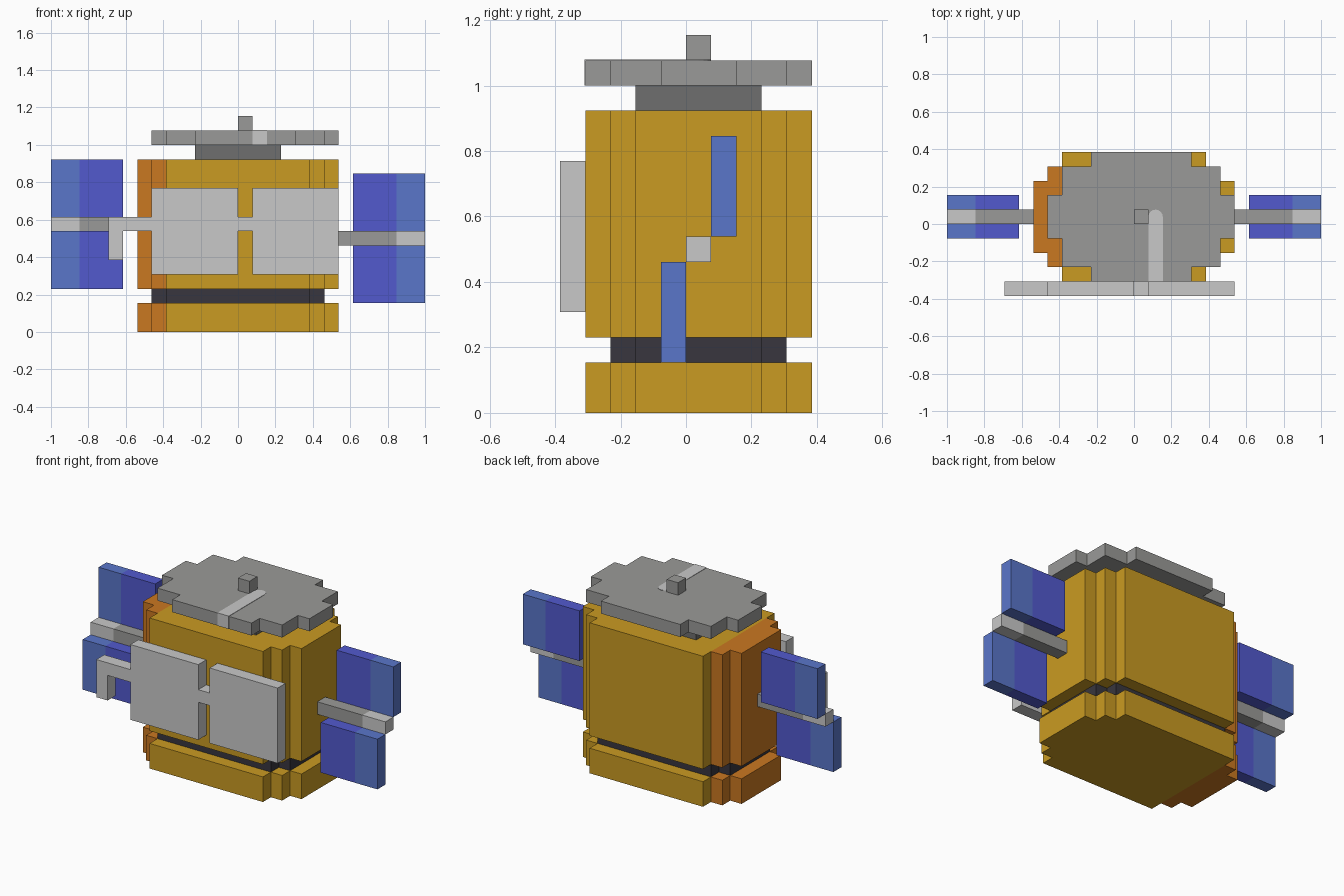
import bpy, bmesh, math

if "Cube" in bpy.data.objects:
    bpy.data.objects.remove(bpy.data.objects["Cube"])

U = 1 / 13  # one block of the model


def material(name, r, g, b):
    def lin(c):
        c /= 255
        return c / 12.92 if c <= 0.04045 else ((c + 0.055) / 1.055) ** 2.4
    m = bpy.data.materials.new(name)
    m.diffuse_color = (lin(r), lin(g), lin(b), 1)
    m.use_nodes = True
    m.node_tree.nodes["Principled BSDF"].inputs["Base Color"].default_value = m.diffuse_color
    return m


YELLOW = material("yellow", 202, 155, 34)
ORANGE = material("orange", 202, 120, 33)
DARK = material("charcoal", 56, 54, 62)
LIGHT = material("light grey", 201, 201, 201)
GREY = material("mid grey", 154, 154, 152)
NECK = material("dark grey", 110, 110, 110)
BLUE = material("light blue", 90, 118, 202)
INDIGO = material("indigo", 82, 90, 206)


def prism(name, outline, lo, hi, mat, axis="z"):
    """Extrude an outline (in blocks) along z, or an x-z outline along y."""
    bm = bmesh.new()
    if axis == "z":
        pts = [(a * U, b * U, lo * U) for a, b in outline]
        move = (0, 0, (hi - lo) * U)
    else:
        pts = [(a * U, lo * U, b * U) for a, b in outline]
        move = (0, (hi - lo) * U, 0)
    face = bm.faces.new([bm.verts.new(p) for p in pts])
    ext = bmesh.ops.extrude_face_region(bm, geom=[face], use_keep_orig=True)
    bmesh.ops.translate(bm, vec=move, verts=[
        v for v in ext["geom"] if isinstance(v, bmesh.types.BMVert)])
    bmesh.ops.recalc_face_normals(bm, faces=bm.faces[:])
    mesh = bpy.data.meshes.new(name)
    bm.to_mesh(mesh)
    bm.free()
    mesh.materials.append(mat)
    ob = bpy.data.objects.new(name, mesh)
    bpy.context.collection.objects.link(ob)
    return ob


def box(name, x0, x1, y0, y1, z0, z1, mat):
    x0, x1 = sorted((x0, x1))
    return prism(name, [(x0, y0), (x1, y0), (x1, y1), (x0, y1)], z0, z1, mat)


def stepped(rows):
    """Outline of stacked rows (y0, y1, left, right)."""
    right, left = [], []
    for y0, y1, l, r in rows:
        right += [(r, y0), (r, y1)]
        left += [(l, y0), (l, y1)]
    return right + left[::-1]


# Stepped body and base, with an orange left flank
shell = stepped([(-4, -3, -5, 5), (-3, -2, -5, 6), (-2, 3, -5, 7),
                 (3, 4, -5, 6), (4, 5, -5, 5)])
flank = stepped([(-3, -2, -6, -5), (-2, 3, -7, -5), (3, 4, -6, -5)])
for part, z0, z1 in (("base", 0, 2), ("body", 3, 12)):
    prism(part, shell, z0, z1, YELLOW)
    prism(part + "_left_flank", flank, z0, z1, ORANGE)

# Recessed dark band
prism("dark_band", stepped([(-3, -2, -5, 5), (-2, 3, -6, 6), (3, 4, -5, 5)]),
      2, 3, DARK)

# Neck, lid and knob
box("neck", -3, 3, -2, 3, 12, 13, NECK)
prism("lid", stepped([(-4, -3, -3, 4), (-3, -1, -5, 6), (-1, 2, -6, 7),
                      (2, 4, -5, 6), (4, 5, -3, 4)]), 13, 14, GREY)
box("lid_knob", 0, 1, 0, 1, 14, 15, GREY)

# Light stripe on the lid with a rounded inner end
arc = [(1.5 + 0.5 * math.cos(a), 0.5 + 0.5 * math.sin(a))
       for a in (i * math.pi / 8 for i in range(9))]
prism("lid_stripe", [(1, -4.03), (2, -4.03)] + arc, 14, 14.03, LIGHT)
box("lid_stripe_front", 1, 2, -4.03, -4, 13, 14, LIGHT)

# Eyewear plate across the front: two lenses, bridge and hooked strap
prism("front_goggles", [
    (-9, 5), (-8, 5), (-8, 7), (-6, 7), (-6, 4), (0, 4), (0, 7), (1, 7),
    (1, 4), (7, 4), (7, 10), (1, 10), (1, 8), (0, 8), (0, 10), (-6, 10),
    (-6, 8), (-9, 8)], -5, -4, LIGHT, axis="y")

# Arms with an upper rear and a lower front paddle; left side sits higher
for side, s, z in (("right", 1, 6), ("left", -1, 7)):
    box(side + "_arm", 7 * s, 11 * s, 0, 1, z, z + 1, GREY)
    box(side + "_arm_tip", 11 * s, 13 * s, 0, 1, z, z + 1, LIGHT)
    for level, y, z0 in (("upper", 1, z + 1), ("lower", -1, z - 4)):
        name = f"{side}_{level}_paddle"
        box(name, 8 * s, 11 * s, y, y + 1, z0, z0 + 4, INDIGO)
        box(name + "_tip", 11 * s, 13 * s, y, y + 1, z0, z0 + 4, BLUE)
